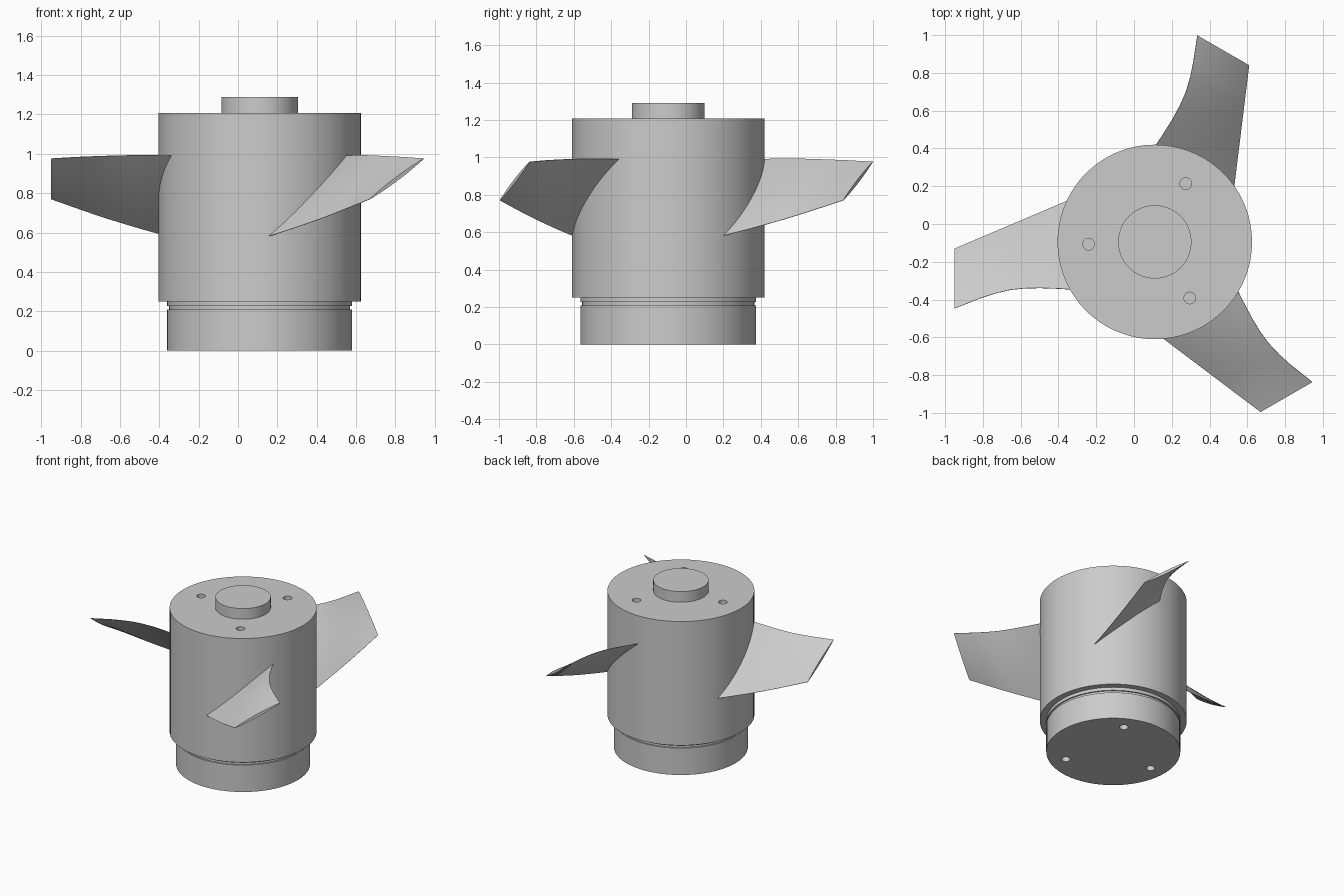
import bpy, bmesh, math
from mathutils import Matrix, Vector

cube = bpy.data.objects.get("Cube")
if cube:
    bpy.data.objects.remove(cube, do_unlink=True)

AXIS = Vector((0.11, -0.095, 0))
HOLE_ANGLES = [math.radians(a) for a in (62, 182, 302)]

grey = bpy.data.materials.new("light_grey")
grey.use_nodes = True
grey.diffuse_color = (0.6, 0.6, 0.6, 1)
grey.node_tree.nodes["Principled BSDF"].inputs["Base Color"].default_value = (0.6, 0.6, 0.6, 1)


def make_object(name, bm):
    bmesh.ops.recalc_face_normals(bm, faces=bm.faces)
    mesh = bpy.data.meshes.new(name)
    bm.to_mesh(mesh)
    bm.free()
    mesh.materials.append(grey)
    obj = bpy.data.objects.new(name, mesh)
    bpy.context.collection.objects.link(obj)
    return obj


def select(obj):
    bpy.ops.object.select_all(action='DESELECT')
    obj.select_set(True)
    bpy.context.view_layer.objects.active = obj


def smooth(obj, angle=30):
    select(obj)
    bpy.ops.object.shade_smooth_by_angle(angle=math.radians(angle))


def lathe(name, profile, segments=72):
    """Solid of revolution from (radius, height) pairs, capped at both ends."""
    bm = bmesh.new()
    rings = []
    for r, z in profile:
        rings.append([bm.verts.new(AXIS + Vector((r * math.cos(a), r * math.sin(a), z)))
                      for a in (math.tau * i / segments for i in range(segments))])
    for low, high in zip(rings, rings[1:]):
        for i in range(segments):
            j = (i + 1) % segments
            bm.faces.new((low[i], low[j], high[j], high[i]))
    bm.faces.new(rings[0])
    bm.faces.new(rings[-1])
    return make_object(name, bm)


def drill(obj, z, depth=0.12):
    """Three blind screw holes centred on the surface at height z."""
    bm = bmesh.new()
    for a in HOLE_ANGLES:
        spot = AXIS + Vector((0.35 * math.cos(a), 0.35 * math.sin(a), z))
        bmesh.ops.create_cone(bm, cap_ends=True, segments=24, radius1=0.031, radius2=0.031,
                              depth=2 * depth, matrix=Matrix.Translation(spot))
    cutter = make_object("hole_cutter", bm)
    cutter.hide_render = True
    mod = obj.modifiers.new("holes", 'BOOLEAN')
    mod.operation = 'DIFFERENCE'
    mod.solver = 'EXACT'
    mod.object = cutter
    select(obj)
    bpy.ops.object.modifier_apply(modifier=mod.name)
    bpy.data.objects.remove(cutter, do_unlink=True)


# Base with a narrow groove under the hub
base = lathe("base", [(0.47, 0), (0.47, 0.208), (0.46, 0.208), (0.46, 0.226),
                      (0.47, 0.226), (0.47, 0.25)])
drill(base, 0)
smooth(base)

# Rotating hub and the shaft end on top of it
hub = lathe("hub", [(0.515, 0.25), (0.515, 1.208)])
drill(hub, 1.208)
smooth(hub)
smooth(lathe("shaft_end", [(0.194, 1.2), (0.194, 1.29)]))

# Blade stations: radius, high edge offset, high edge z, low edge z
STATIONS = [(0.40, 0.255, 0.99, 0.565), (0.50, 0.248, 0.992, 0.59), (0.607, 0.244, 0.993, 0.62),
            (0.69, 0.246, 0.992, 0.645), (0.766, 0.254, 0.99, 0.668), (0.85, 0.274, 0.987, 0.696),
            (0.925, 0.299, 0.984, 0.722), (1.06, 0.352, 0.976, 0.77)]


def blade(name, angle, steps=10):
    """Thin lens-section blade, pitched from its low edge up to its high edge."""
    bm = bmesh.new()
    turn = Matrix.Translation(AXIS) @ Matrix.Rotation(angle, 4, 'Z')
    loops = []
    for u, v_high, z_high, z_low in STATIONS:
        low = Vector((u, -0.215 + (u - 0.47) * 0.424, z_low))
        high = Vector((u, v_high, z_high))
        chord = high - low
        normal = Vector((0, -chord.z, chord.y)).normalized()
        upper, lower = [], []
        for i in range(steps + 1):
            s = i / steps
            half = 0.001 + 0.036 * s * (1 - s)
            middle = low.lerp(high, s)
            upper.append(bm.verts.new(turn @ (middle + normal * half)))
            lower.append(bm.verts.new(turn @ (middle - normal * half)))
        loops.append(upper + lower[::-1])
    count = len(loops[0])
    for a, b in zip(loops, loops[1:]):
        for i in range(count):
            j = (i + 1) % count
            bm.faces.new((a[i], a[j], b[j], b[i]))
    bm.faces.new(loops[0])
    bm.faces.new(loops[-1])
    smooth(make_object(name, bm))


for name, degrees in (("left_blade", 60), ("right_blade", 180), ("front_blade", 300)):
    blade(name, math.radians(degrees))
